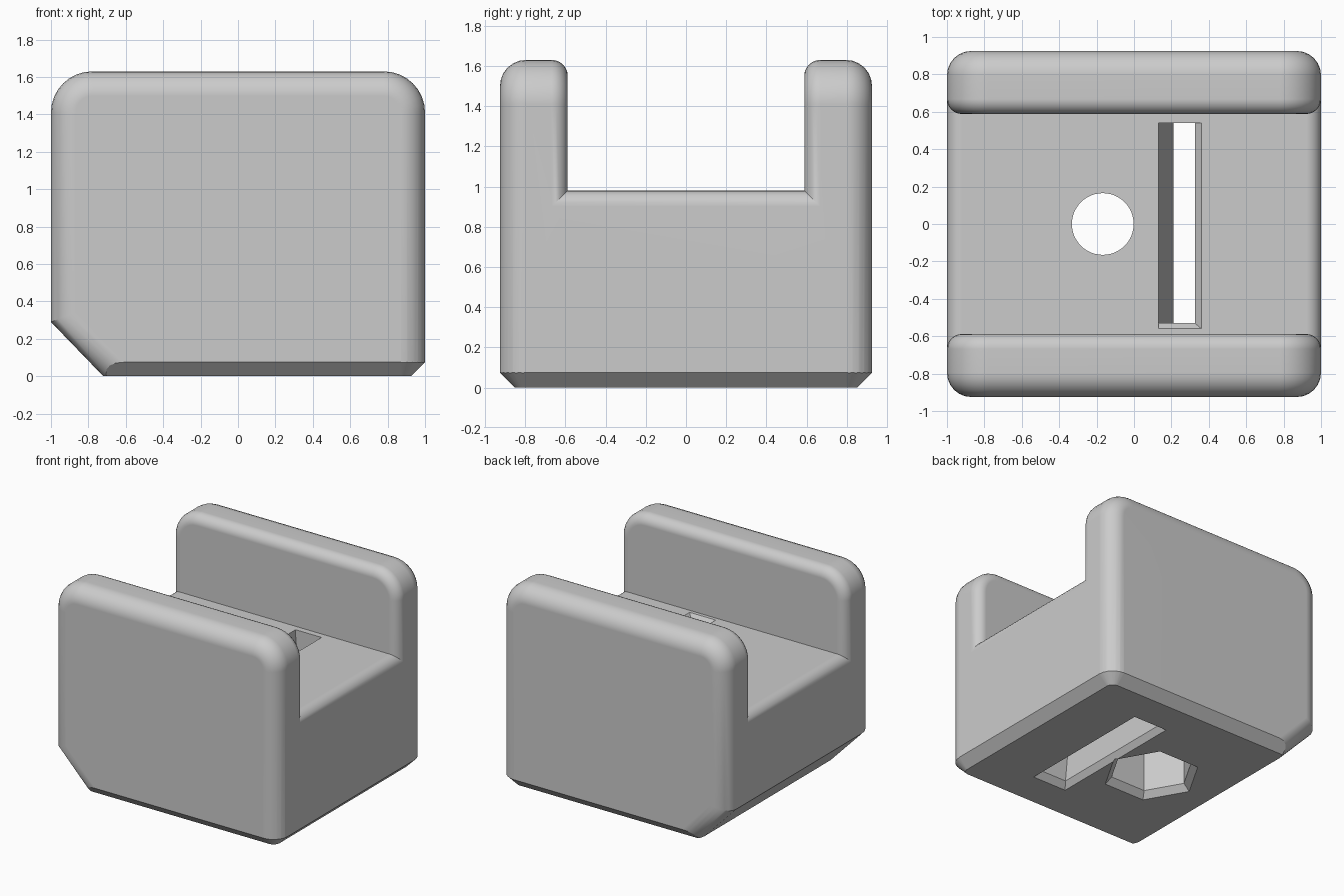
import bpy, bmesh, math

if "Cube" in bpy.data.objects:
    bpy.data.objects.remove(bpy.data.objects["Cube"])

W, D, H = 1.0, 0.925, 1.63        # half width, half depth, height
GAP, FLOOR = 0.588, 0.98          # channel half width and floor height
HOLE_X = -0.167


def make(name, bm):
    bmesh.ops.recalc_face_normals(bm, faces=bm.faces[:])
    me = bpy.data.meshes.new(name)
    bm.to_mesh(me)
    bm.free()
    ob = bpy.data.objects.new(name, me)
    bpy.context.collection.objects.link(ob)
    return ob


def loft(name, rings):
    """Closed solid through rings of equal point count."""
    bm = bmesh.new()
    vs = [[bm.verts.new(p) for p in r] for r in rings]
    n = len(vs[0])
    for a, b in zip(vs, vs[1:]):
        for i in range(n):
            j = (i + 1) % n
            bm.faces.new((a[i], a[j], b[j], b[i]))
    bm.faces.new(vs[0])
    bm.faces.new(vs[-1])
    return make(name, bm)


def arc(cx, cy, r, start, end, n=8):
    angles = [math.radians(start + (end - start) * i / n) for i in range(n + 1)]
    return [(cx + r * math.cos(a), cy + r * math.sin(a)) for a in angles]


def rect(x0, x1, y0, y1, z):
    return [(x0, y0, z), (x1, y0, z), (x1, y1, z), (x0, y1, z)]


def polygon(r, n, z):
    return [(HOLE_X + x, y, z) for x, y in arc(0, 0, r, 0, 360, n)[:-1]]


def boolean(ob, tool, op='DIFFERENCE'):
    m = ob.modifiers.new(tool.name, 'BOOLEAN')
    m.operation, m.object, m.solver = op, tool, 'EXACT'
    bpy.context.view_layer.objects.active = ob
    bpy.ops.object.modifier_apply(modifier=m.name)
    bpy.data.objects.remove(tool)


def round_edges(ob, test, offset):
    bm = bmesh.new()
    bm.from_mesh(ob.data)
    edges = [e for e in bm.edges if test(e.verts[0].co, e.verts[1].co)]
    bmesh.ops.bevel(bm, geom=edges, offset=offset, offset_type='OFFSET', segments=6,
                    profile=0.5, affect='EDGES', clamp_overlap=False)
    bm.to_mesh(ob.data)
    bm.free()


def near(a, b):
    return abs(a - b) < 1e-4


# Body: front outline with rounded top corners and a large lower left chamfer
r = 0.22
outline = [(-0.72, 0), (W, 0)] + arc(W - r, H - r, r, 0, 90) \
    + arc(-W + r, H - r, r, 90, 180) + [(-W, 0.29)]
body = loft("block_body", [[(x, y, z) for x, z in outline] for y in (-D, D)])

# Rounded outer rims of the front and back
round_edges(body, lambda a, b: near(abs(a.y), D) and near(a.y, b.y)
            and max(a.z, b.z) > 0.01, 0.13)

# Open channel along x, with rounded inner rims and floor ends
boolean(body, loft("channel_cutter", [rect(-2, 2, -GAP, GAP, z) for z in (FLOOR, 2)]))


def inner_rim(a, b):
    if min(a.z, b.z) < FLOOR - 1e-4 or not near(a.y, b.y) and not near(a.z, b.z):
        return False
    at_floor = near(a.z, FLOOR) and near(b.z, FLOOR)
    if at_floor:
        return near(abs(a.x), W) and near(a.x, b.x)
    return near(abs(a.y), GAP) and near(a.y, b.y)


round_edges(body, inner_rim, 0.08)

# Bottom chamfer on three sides, trimmed with a flared tray
bm = bmesh.new()
for z, d in ((-0.02, -0.095), (0.2, 0.125), (2, 0.125)):
    c = 0.13
    ring = arc(W - c, D - c, c + d, 0, 90, 12) + arc(W - c, c - D, c + d, -90, 0, 12)
    ring += [(-2, D + d), (-2, -D - d)]
    for x, y in ring:
        bm.verts.new((x, y, z))
bmesh.ops.convex_hull(bm, input=bm.verts[:])
boolean(body, make("tray_trim", bm), 'INTERSECT')

# Slanted slot with flared mouths
boolean(body, loft("slot_cutter", [
    rect(0.18, 0.48, -0.57, 0.58, -0.05), rect(0.18, 0.48, -0.57, 0.58, 0),
    rect(0.21, 0.44, -0.53, 0.54, 0.05), rect(0.13, 0.325, -0.53, 0.54, 0.94),
    rect(0.13, 0.36, -0.56, 0.54, FLOOR), rect(0.13, 0.36, -0.56, 0.54, 1.1)]))

# Hexagonal nut pocket with flared mouth, and the round bolt hole above it
boolean(body, loft("nut_pocket_cutter", [
    polygon(0.36, 6, -0.05), polygon(0.36, 6, 0), polygon(0.31, 6, 0.05), polygon(0.31, 6, 0.5)]))
boolean(body, loft("bolt_hole_cutter", [polygon(0.165, 48, 0.3), polygon(0.165, 48, 1.2)]))

# Colour and shading
grey = bpy.data.materials.new("plain_grey")
grey.diffuse_color = (0.6, 0.6, 0.6, 1)
grey.use_nodes = True
grey.node_tree.nodes["Principled BSDF"].inputs["Base Color"].default_value = grey.diffuse_color
body.data.materials.clear()
body.data.materials.append(grey)
for p in body.data.polygons:
    p.material_index = 0
bpy.ops.object.select_all(action='DESELECT')
body.select_set(True)
bpy.context.view_layer.objects.active = body
bpy.ops.object.shade_smooth_by_angle(angle=math.radians(30))
wn = body.modifiers.new("face_normals", 'WEIGHTED_NORMAL')
wn.keep_sharp = True
